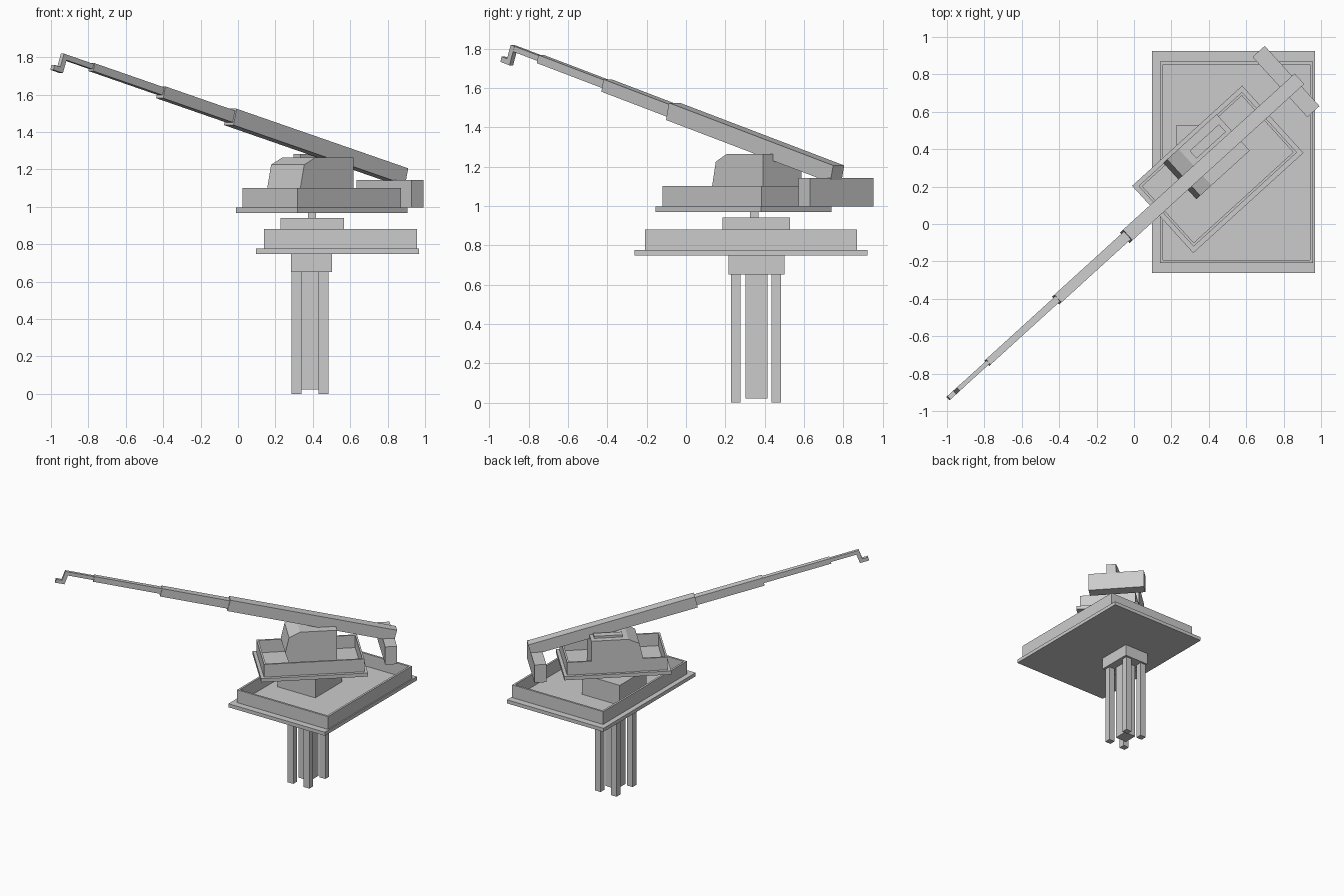
import bpy, bmesh, math
from mathutils import Matrix

if "Cube" in bpy.data.objects:
    bpy.data.objects.remove(bpy.data.objects["Cube"])

I = Matrix.Identity(4)
# turntable frame: local x runs backwards along the boom
TURN = Matrix.Translation((0.396, 0.352, 0)) @ Matrix.Rotation(math.radians(42.3), 4, 'Z')
# boom frame: origin at the rear centre, local -x runs out to the tip
BOOM = TURN @ Matrix.Translation((0.636, -0.015, 1.163)) @ Matrix.Rotation(math.radians(14.4), 4, 'Y')


def finish(name, bm, mat):
    bmesh.ops.transform(bm, matrix=mat, verts=bm.verts)
    bmesh.ops.recalc_face_normals(bm, faces=bm.faces)
    me = bpy.data.meshes.new(name)
    bm.to_mesh(me)
    bm.free()
    ob = bpy.data.objects.new(name, me)
    bpy.context.collection.objects.link(ob)
    return ob


def box_bm(x, y, z):
    bm = bmesh.new()
    bmesh.ops.create_cube(bm, size=1)
    for v in bm.verts:
        v.co = [a + (c + 0.5) * (b - a) for c, (a, b) in zip(v.co, (x, y, z))]
    return bm


def box(name, x, y, z, mat=I):
    return finish(name, box_bm(x, y, z), mat)


def tray(name, x, y, z, wall, mat=I):
    """Box with a sunken top, leaving an upright wall all round."""
    bm = box_bm(x, y, z)
    top = max(bm.faces, key=lambda f: f.calc_center_median().z)
    bmesh.ops.inset_region(bm, faces=[top], thickness=wall)
    low = bmesh.ops.extrude_discrete_faces(bm, faces=[top])['faces'][0]
    for v in low.verts:
        v.co.z = z[0] + 0.002
    return finish(name, bm, mat)


def extrude_profile(name, pts, y, mat):
    bm = bmesh.new()
    f = bm.faces.new([bm.verts.new((px, y[0], pz)) for px, pz in pts])
    new = bmesh.ops.extrude_face_region(bm, geom=[f])['geom']
    for v in new:
        if isinstance(v, bmesh.types.BMVert):
            v.co.y = y[1]
    return finish(name, bm, mat)


# pedestal: four legs round a central column
for i, x in enumerate((0.287, 0.431)):
    for j, y in enumerate((0.228, 0.434)):
        box(f"leg_{i}{j}", (x, x + 0.052), (y, y + 0.05), (0, 0.66))
box("central_column", (0.335, 0.437), (0.302, 0.414), (0.022, 0.66))
box("column_cap", (0.284, 0.503), (0.216, 0.5), (0.652, 0.75))

# fixed platform with its railing
box("platform_deck", (0.097, 0.967), (-0.262, 0.924), (0.747, 0.776))
tray("platform_railing", (0.138, 0.957), (-0.209, 0.87), (0.776, 0.88), 0.023)
box("slew_base", (0.226, 0.567), (0.185, 0.53), (0.776, 0.941))
box("slew_post", (0.375, 0.418), (0.325, 0.368), (0.94, 0.975))

# turning deck with railing
box("turntable_deck", (-0.4, 0.396), (-0.322, 0.164), (0.968, 0.997), TURN)
tray("turntable_railing", (-0.375, 0.372), (-0.297, 0.14), (0.997, 1.1), 0.02, TURN)

# cabin with raked nose, and its roof box
extrude_profile("cabin", [(-0.16, 0.997), (-0.194, 1.1), (-0.166, 1.225), (-0.084, 1.264),
                          (0.192, 1.264), (0.192, 0.997)], (-0.12, 0.143), TURN)
box("roof_box", (-0.047, 0.165), (0.04, 0.095), (1.26, 1.281), TURN)

# counterweight under the boom's rear end
box("counterweight", (0.54, 0.628), (-0.195, 0.24), (0.997, 1.142), TURN)

# telescoping boom: start, end, half width, bottom, top
sections = [(0, -1.281, 0.038, -0.046, 0.044),
            (-1.25, -1.80, 0.028, -0.031, 0.034),
            (-1.77, -2.318, 0.019, -0.014, 0.029),
            (-2.29, -2.54, 0.012, -0.004, 0.025)]
for i, (s0, s1, hw, lo, hi) in enumerate(sections):
    box(f"boom_section_{i + 1}", (s1, s0), (-hw, hw), (lo, hi), BOOM)

# hook bent down and outwards at the tip
extrude_profile("tip_hook", [(-2.51, 0.024), (-2.54, 0.024), (-2.548, -0.05), (-2.592, -0.05),
                             (-2.592, -0.078), (-2.522, -0.078)], (-0.0125, 0.0125), BOOM)
